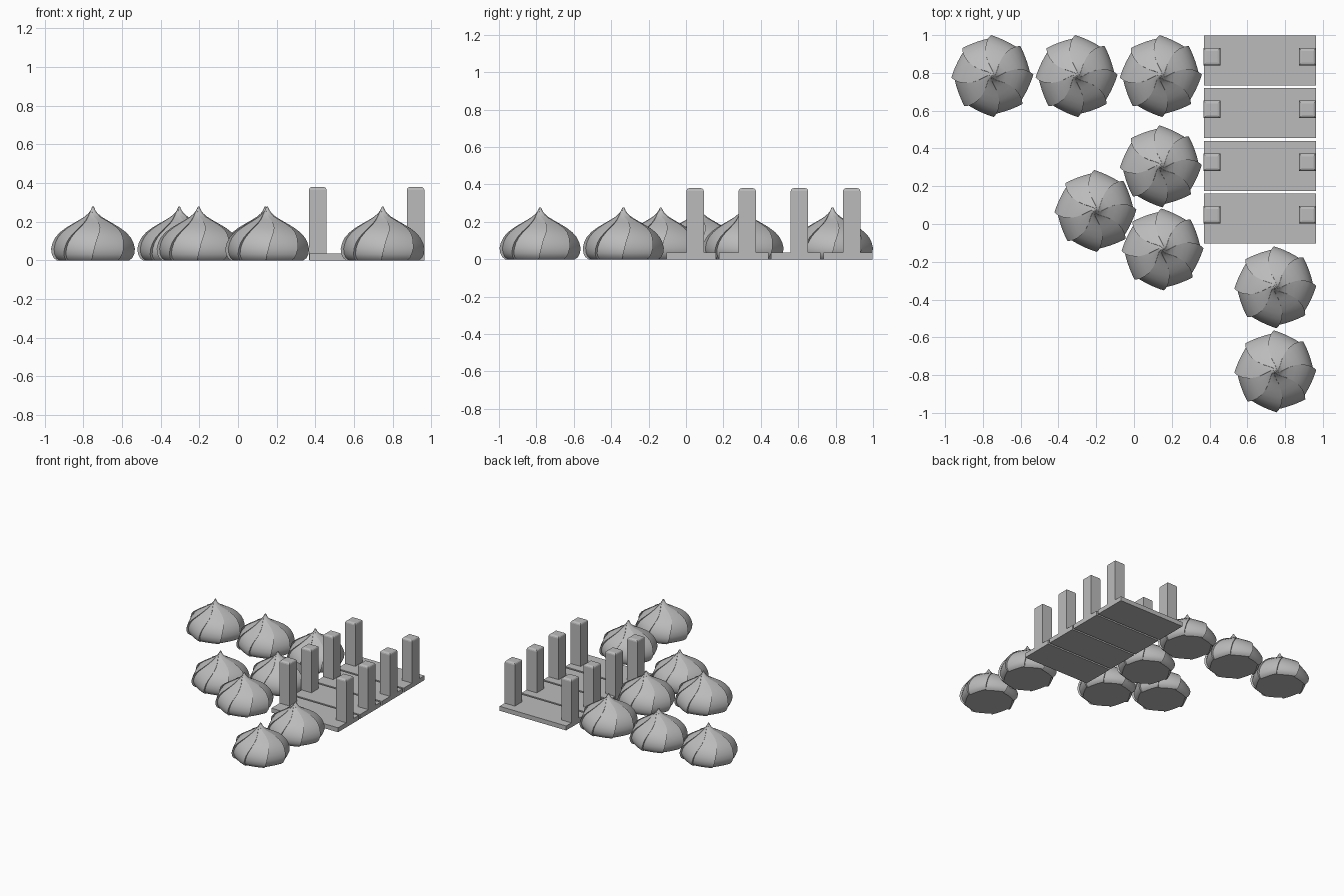
import bpy, bmesh, math
from mathutils import Vector

if "Cube" in bpy.data.objects:
    bpy.data.objects.remove(bpy.data.objects["Cube"])

grey = bpy.data.materials.new("dough_grey")
grey.diffuse_color = (0.5, 0.5, 0.5, 1)
grey.use_nodes = True
grey.node_tree.nodes["Principled BSDF"].inputs["Base Color"].default_value = grey.diffuse_color

# Dumpling profile from tip to base: radius, height, pleat twist in degrees
PROFILE = [(0.004, 0.278, -40), (0.012, 0.262, -30), (0.024, 0.244, -8),
           (0.045, 0.226, 8), (0.075, 0.209, 16), (0.11, 0.190, 17),
           (0.145, 0.169, 15), (0.175, 0.145, 11), (0.197, 0.118, 7),
           (0.21, 0.09, 4), (0.217, 0.06, 2), (0.213, 0.032, 0),
           (0.203, 0.012, -1), (0.187, 0.0, -2)]
PLEATS, STEPS, STEP_IN = 8, 7, 0.07


def ring(bm, radius, z, twist):
    """One pleated ring: each pleat widens around the ring, then steps back in."""
    verts = []
    wedge = 2 * math.pi / PLEATS
    for k in range(PLEATS):
        a = k * wedge + math.radians(twist)
        start = Vector((math.cos(a), math.sin(a))) * radius * (1 - STEP_IN)
        end = Vector((math.cos(a + wedge), math.sin(a + wedge))) * radius
        for i in range(STEPS + 1):
            t = i / STEPS
            p = start.lerp(end, t)
            p *= 1 + 0.12 * t * (1 - t)
            verts.append(bm.verts.new((p.x, p.y, z)))
    return verts


def dumpling_mesh():
    bm = bmesh.new()
    rings = [ring(bm, *row) for row in PROFILE]
    n = len(rings[0])
    for a, b in zip(rings, rings[1:]):
        for i in range(n):
            j = (i + 1) % n
            bm.faces.new((a[i], b[i], b[j], a[j]))
    bm.faces.new(rings[0])
    bm.faces.new(rings[-1][::-1])
    bmesh.ops.recalc_face_normals(bm, faces=bm.faces)
    mesh = bpy.data.meshes.new("dumpling")
    bm.to_mesh(mesh)
    bm.free()
    mesh.materials.append(grey)
    return mesh


# Dumplings
mesh = dumpling_mesh()
SPOTS = [(-0.75, 0.783), (-0.304, 0.783), (0.142, 0.783), (0.142, 0.305),
         (-0.204, 0.069), (0.151, -0.135), (0.748, -0.335), (0.748, -0.78)]
for i, (x, y) in enumerate(SPOTS):
    ob = bpy.data.objects.new(f"dumpling_{i + 1}", mesh)
    ob.location = (x, y, 0)
    bpy.context.collection.objects.link(ob)
    ob.select_set(True)
    bpy.context.view_layer.objects.active = ob
bpy.ops.object.shade_smooth_by_angle(angle=math.radians(35))


def box(name, x0, x1, y0, y1, z0, z1, round_top=0):
    bm = bmesh.new()
    bmesh.ops.create_cube(bm, size=1)
    for v in bm.verts:
        v.co = ((x0 + x1) / 2 + v.co.x * (x1 - x0),
                (y0 + y1) / 2 + v.co.y * (y1 - y0),
                (z0 + z1) / 2 + v.co.z * (z1 - z0))
    if round_top:
        top = [e for e in bm.edges if all(v.co.z > z1 - 1e-4 for v in e.verts)]
        bmesh.ops.bevel(bm, geom=top, offset=round_top, segments=3,
                        profile=0.5, affect='EDGES')
    m = bpy.data.meshes.new(name)
    bm.to_mesh(m)
    bm.free()
    m.materials.append(grey)
    bpy.context.collection.objects.link(bpy.data.objects.new(name, m))


# Base plates, each with a post at both ends
for i in range(4):
    yc = 0.866 - i * 0.279
    box(f"plate_{i + 1}", 0.37, 0.964, yc - 0.132, yc + 0.132, 0, 0.036)
    for side, x0 in (("left", 0.367), ("right", 0.873)):
        box(f"post_{side}_{i + 1}", x0, x0 + 0.091, yc - 0.027, yc + 0.066,
            0.002, 0.38, 0.016)
